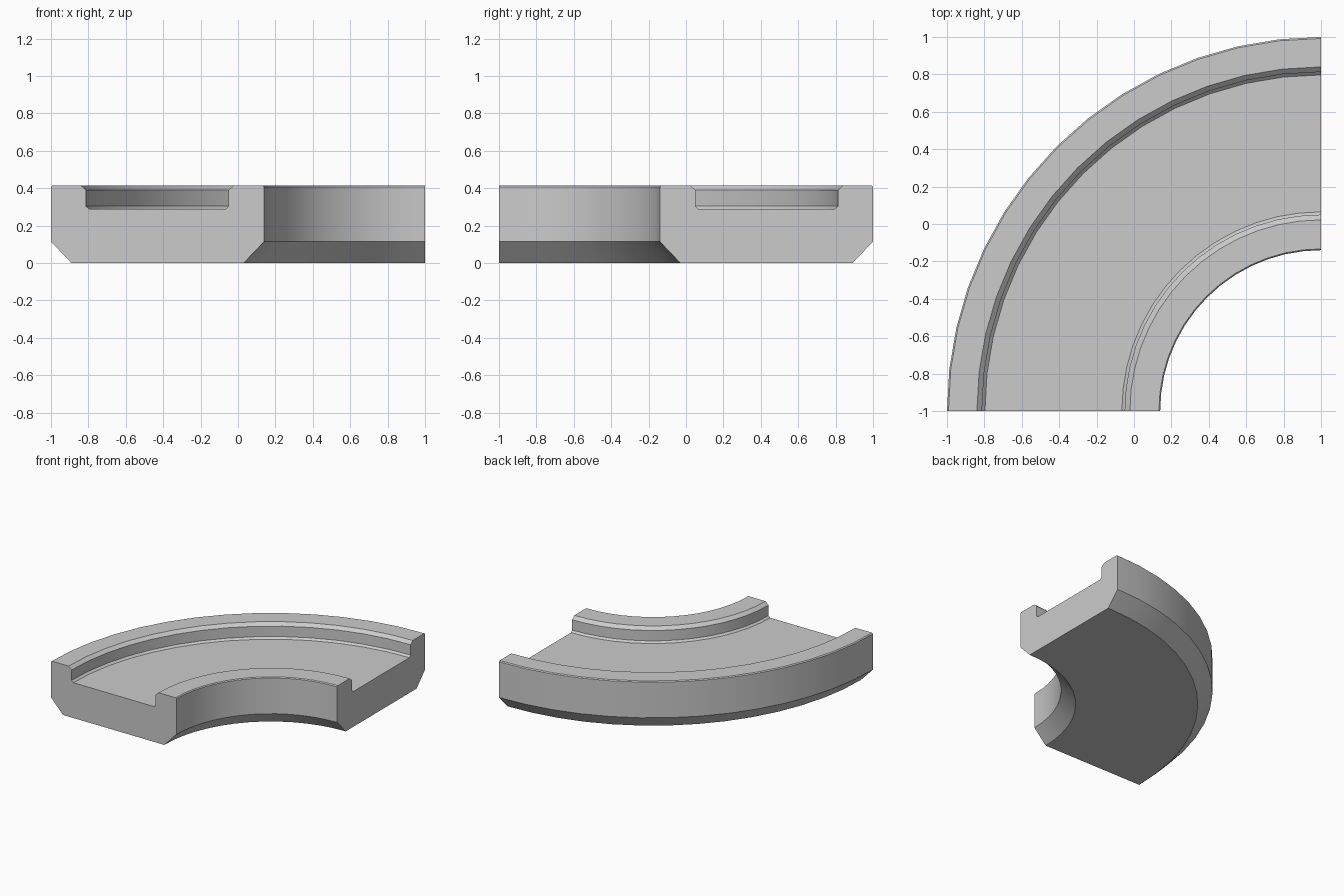
import bpy, bmesh, math
from mathutils import Vector, Matrix

if "Cube" in bpy.data.objects:
    bpy.data.objects.remove(bpy.data.objects["Cube"])

SEGMENTS = 14                 # facets over the quarter turn
CENTRE = Vector((1, -1, 0))   # pivot of the curved channel

# Cross-section as (radius, height)
PROFILE = [
    (1.89, 0), (2.0, 0.115), (2.0, 0.408), (1.992, 0.415),    # outer wall
    (1.84, 0.415), (1.813, 0.39), (1.813, 0.305), (1.797, 0.29),  # outer lip
    (1.065, 0.29), (1.05, 0.305), (1.05, 0.39), (1.022, 0.415),   # inner lip
    (0.867, 0.415), (0.86, 0.408), (0.86, 0.115), (0.97, 0),  # inner wall
]

# Sweep the section from the front end to the right end
bm = bmesh.new()
rings = []
for i in range(SEGMENTS + 1):
    turn = Matrix.Rotation(-math.pi / 2 * i / SEGMENTS, 3, 'Z')
    rings.append([bm.verts.new(CENTRE + turn @ Vector((-r, 0, z))) for r, z in PROFILE])

n = len(PROFILE)
for a, b in zip(rings, rings[1:]):
    for j in range(n):
        k = (j + 1) % n
        bm.faces.new((a[j], a[k], b[k], b[j]))

# End caps
bm.faces.new(rings[0])
bm.faces.new(rings[-1])
bmesh.ops.recalc_face_normals(bm, faces=bm.faces)

mesh = bpy.data.meshes.new("curved_channel")
bm.to_mesh(mesh)
bm.free()
channel = bpy.data.objects.new("curved_channel", mesh)
bpy.context.collection.objects.link(channel)

# Smooth around the curve, crisp along the section corners
bpy.context.view_layer.objects.active = channel
channel.select_set(True)
bpy.ops.object.shade_smooth_by_angle(angle=math.radians(30))
